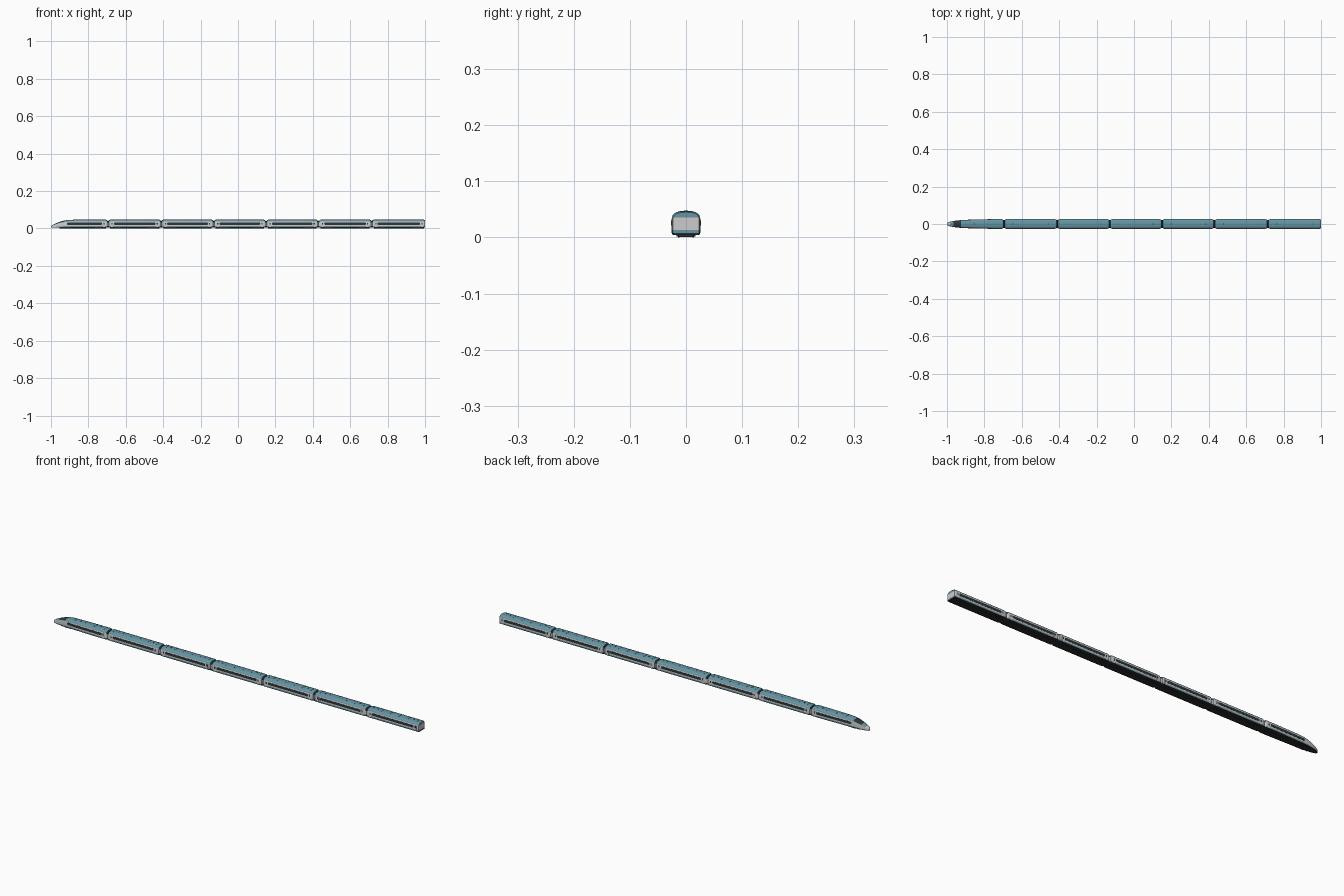
import bpy, bmesh, math

if "Cube" in bpy.data.objects:
    bpy.data.objects.remove(bpy.data.objects["Cube"])

def mat(name, r, g, b):
    m = bpy.data.materials.new(name)
    m.diffuse_color = (r, g, b, 1)
    m.use_nodes = True
    m.node_tree.nodes["Principled BSDF"].inputs["Base Color"].default_value = m.diffuse_color
    return m

GREY = mat("pale_grey", .60, .61, .60)
TEAL = mat("teal", .13, .30, .37)
DARK = mat("dark_glass", .03, .035, .04)
BLACK = mat("black_underside", .025, .025, .025)

W, Z0, TOP = .0255, .004, .047
# half section: width fraction, height
PROFILE = [(.86, .004), (.97, .0055), (1, .008), (1, .0135), (1, .0155), (1, .0335),
           (.975, .037), (.91, .0405), (.78, .0437), (.56, .0458), (.28, .0467), (0, .047)]
# nose stations: x, half width, roof height
NOSE = [(-1, .004, .012), (-.996, .0085, .0165), (-.985, .0125, .0225), (-.965, .0165, .031),
        (-.945, .019, .0385), (-.925, .0207, .0435), (-.905, .0217, .0462), (-.87, .0228, .047),
        (-.80, .0245, .047), (-.76, W, .047)]

def finish(name, bm, mats, smooth=None):
    bmesh.ops.recalc_face_normals(bm, faces=bm.faces[:])
    me = bpy.data.meshes.new(name)
    bm.to_mesh(me)
    bm.free()
    for m in mats:
        me.materials.append(m)
    ob = bpy.data.objects.new(name, me)
    bpy.context.collection.objects.link(ob)
    if smooth:
        bpy.ops.object.select_all(action='DESELECT')
        ob.select_set(True)
        bpy.context.view_layer.objects.active = ob
        bpy.ops.object.shade_smooth_by_angle(angle=math.radians(smooth))
    return ob

def section(w, top):
    s = (top - Z0) / (TOP - Z0)
    half = [(f * w, Z0 + (z - Z0) * s) for f, z in PROFILE]
    return half + [(-y, z) for y, z in half[-2::-1]]

def zone(j):
    k = min(j, 2 * (len(PROFILE) - 1) - 1 - j)
    if k < 2:
        return 3
    if k == 2:
        return 1
    return 1 if k >= 6 else 0

def shell(name, stations, nose=False):
    bm = bmesh.new()
    rings = [[bm.verts.new((x, y, z)) for y, z in section(w, t)] for x, w, t in stations]
    n = len(rings[0])
    for i, (a, b) in enumerate(zip(rings, rings[1:])):
        for j in range(n):
            f = bm.faces.new((a[j], a[(j + 1) % n], b[(j + 1) % n], b[j]))
            f.material_index = 3 if j == n - 1 else zone(j)
            if nose and i < 2 and f.material_index == 1:
                f.material_index = 0
            if nose and i in (3, 4) and 7 <= j <= n - 9:
                f.material_index = 2          # windscreen
    for r in (rings[0], rings[-1]):
        for j in range(n // 2):               # striped end caps
            q = [r[j], r[j + 1], r[n - 2 - j], r[n - 1 - j]]
            q = list(dict.fromkeys(q))
            if len(q) > 2:
                bm.faces.new(q).material_index = zone(j)
    return finish(name, bm, [GREY, TEAL, DARK, BLACK], 35)

def half_width(x):
    if x >= NOSE[-1][0]:
        return W
    for (a, wa, _), (b, wb, _) in zip(NOSE, NOSE[1:]):
        if a <= x <= b:
            return wa + (wb - wa) * (x - a) / (b - a)

def side_strip(name, x0, x1, z0, z1, r, m, proud=.0005):
    # rounded panel that follows the body side, on both sides
    bm = bmesh.new()
    cols = [x0 + r * (1 - math.cos(t * math.pi / 8)) for t in range(5)]
    cols += [x0 + r + (x1 - x0 - 2 * r) * t / 8 for t in range(1, 8)]
    cols += [x0 + x1 - x for x in cols[4::-1]]
    for s in (1, -1):
        pairs = []
        for x in cols:
            d = max(0, r - min(x - x0, x1 - x))
            inset = r - math.sqrt(max(0, r * r - d * d))
            inset = min(inset, (z1 - z0) * .45)
            y = s * (half_width(x) + proud)
            pairs.append([bm.verts.new((x, y, z)) for z in (z0 + inset, z1 - inset)])
        faces = [bm.faces.new((a[0], b[0], b[1], a[1])) for a, b in zip(pairs, pairs[1:])]
        ext = bmesh.ops.extrude_face_region(bm, geom=faces)
        for v in ext['geom']:
            if isinstance(v, bmesh.types.BMVert):
                v.co.y -= s * .001
    return finish(name, bm, [m])

def boxes(name, items, m):
    bm = bmesh.new()
    for (x, y, z), (sx, sy, sz) in items:
        for v in bmesh.ops.create_cube(bm, size=1)['verts']:
            v.co = (x + v.co.x * sx, y + v.co.y * sy, z + v.co.z * sz)
    return finish(name, bm, [m])

def wheels(name, xs):
    bm = bmesh.new()
    for x in xs:
        for y in (-.013, .013):
            vs = bmesh.ops.create_cone(bm, cap_ends=True, segments=16, radius1=.005,
                                       radius2=.005, depth=.003)['verts']
            for v in vs:
                v.co = (x + v.co.x, y + v.co.z, .005 + v.co.y)
    return finish(name, bm, [BLACK], 40)

joints = [-.695, -.41, -.13, .15, .43, .715]
ends = [-1] + joints + [1]
for i, (a, b) in enumerate(zip(ends, ends[1:])):
    n = f"car_{i + 1}"
    x0 = a if i == 0 else a + .005
    x1 = b if i == 6 else b - .005
    # body shell with softly rounded ends
    tail = [(x1 - .008, W, TOP), (x1 - .003, W * .985, .0465), (x1, W * .92, .045)]
    head = NOSE if i == 0 else [(x0, W * .92, .045), (x0 + .003, W * .985, .0465), (x0 + .008, W, TOP)]
    shell(n + "_body", head + tail, i == 0)
    # window strip and doors
    ws = -.915 if i == 0 else x0 + .026
    we = x1 - .026
    side_strip(n + "_window_strip", ws, we, .0195, .0315, .005, DARK)
    doors = [x1 - .017] + ([x0 + .017] if i else [])
    for k, d in enumerate(doors):
        side_strip(f"{n}_door_{k}", d - .0055, d + .0055, .009, .033, .001, GREY)
        side_strip(f"{n}_door_window_{k}", d - .003, d + .003, .021, .030, .001, DARK, .0008)
    # roof ribs and small roof units
    r0 = -.88 if i == 0 else x0 + .02
    cnt = 4 if i == 0 else 6
    step = (x1 - .02 - r0) / (cnt - 1)
    boxes(n + "_roof_ribs", [((r0 + k * step, 0, .0468), (.002, .024, .0012)) for k in range(cnt)], TEAL)
    boxes(n + "_roof_units", [((r0 + (k + .5) * step, 0, .0472), (.004, .008, .0012))
                              for k in (0, cnt - 2)], DARK)
    # underfloor and running gear
    u0 = -.955 if i == 0 else x0 + .006
    boxes(n + "_underfloor", [(((u0 + x1 - .006) / 2, 0, .003), (x1 - .006 - u0, .026, .004))], BLACK)
    c = [u0 + .04, x1 - .045]
    boxes(n + "_bogie_frames", [((x, 0, .004), (.042, .034, .004)) for x in c], BLACK)
    wheels(n + "_wheels", [x + d for x in c for d in (-.013, .013)])

# gangway bellows between cars
for i, x in enumerate(joints):
    shell(f"gangway_{i + 1}", [(x - .006 + k * .002, W * (.80 if k % 2 else .86),
                               .0405 if k % 2 else .042) for k in range(7)]).data.materials[1] = DARK
